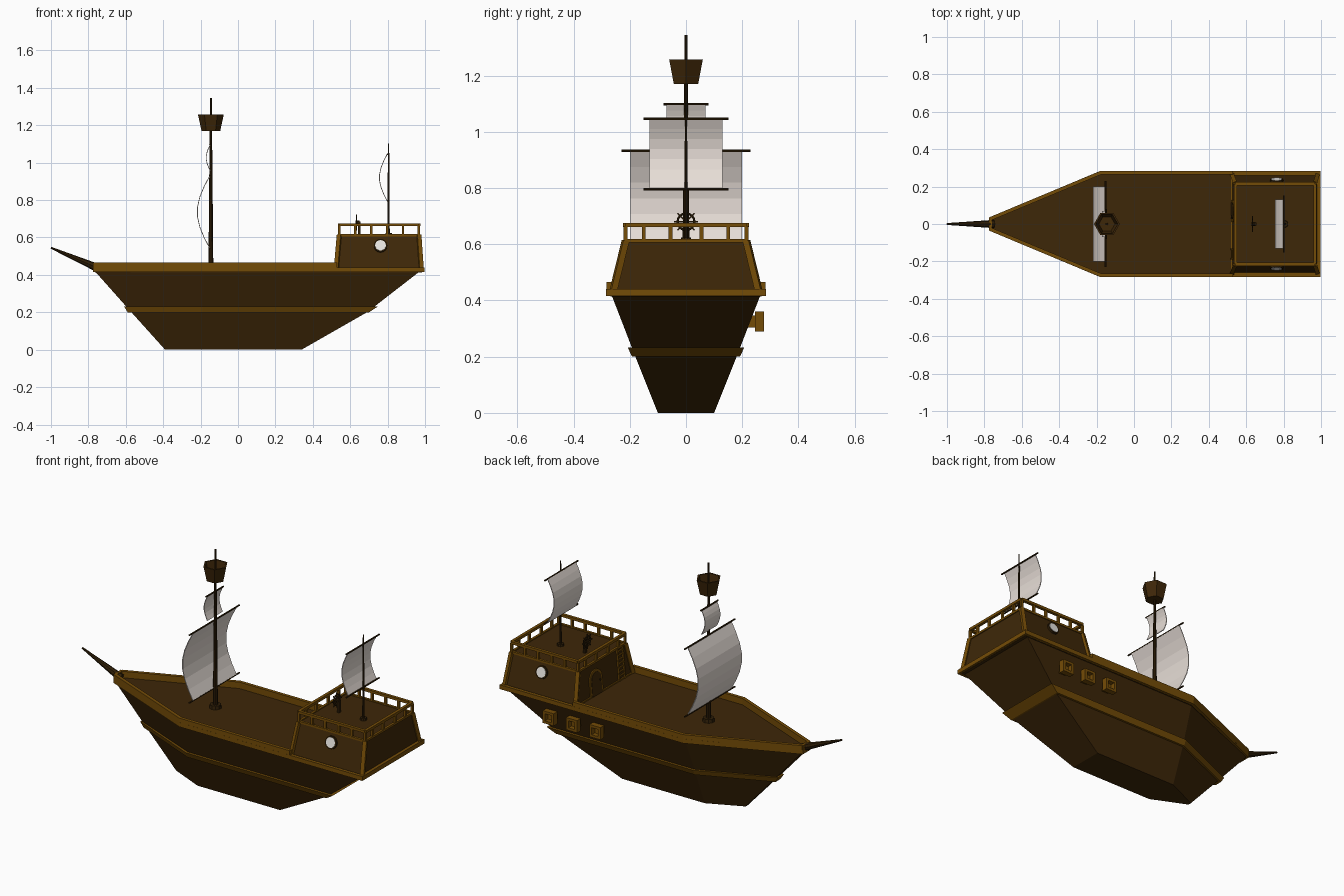
import bpy, bmesh, math
from mathutils import Vector

old = bpy.data.objects.get("Cube")
if old:
    bpy.data.objects.remove(old)


def material(name, rgb):
    m = bpy.data.materials.new(name)
    m.use_nodes = True
    m.diffuse_color = (*rgb, 1)
    m.node_tree.nodes["Principled BSDF"].inputs["Base Color"].default_value = (*rgb, 1)
    return m


WOOD = material("brown wood", (0.048, 0.02, 0.0025))
TRIM = material("golden wood", (0.175, 0.072, 0.002))
DARK = material("dark wood", (0.028, 0.013, 0.002))
CLOTH = material("sail cloth", (0.8, 0.73, 0.68))
GLASS = material("pale glass", (0.85, 0.83, 0.8))


def finish(name, bm, mat):
    bmesh.ops.recalc_face_normals(bm, faces=bm.faces)
    me = bpy.data.meshes.new(name)
    bm.to_mesh(me)
    bm.free()
    me.materials.append(mat)
    ob = bpy.data.objects.new(name, me)
    bpy.context.collection.objects.link(ob)
    return ob


def loft(name, rings, mat, closed=True):
    """Skin a list of point rings, capping the ends of closed ones."""
    bm = bmesh.new()
    vs = [[bm.verts.new(p) for p in r] for r in rings]
    n = len(rings[0])
    for a, b in zip(vs, vs[1:]):
        for i in range(n if closed else n - 1):
            j = (i + 1) % n
            bm.faces.new((a[i], a[j], b[j], b[i]))
    if closed:
        bm.faces.new(vs[0])
        bm.faces.new(vs[-1])
    return finish(name, bm, mat)


def place(ob, p, q, axis, up):
    p, q = Vector(p), Vector(q)
    ob.location = (p + q) / 2
    ob.rotation_euler = (q - p).to_track_quat(axis, up).to_euler()
    return ob


def beam(name, p, q, w, h, mat):
    """Box from p to q, w wide and h high."""
    bm = bmesh.new()
    bmesh.ops.create_cube(bm, size=1)
    bmesh.ops.scale(bm, vec=((Vector(q) - Vector(p)).length, w, h), verts=bm.verts)
    return place(finish(name, bm, mat), p, q, 'X', 'Z')


def rod(name, p, q, r1, r2, mat, n=10):
    """Tapered round bar from p to q."""
    bm = bmesh.new()
    bmesh.ops.create_cone(bm, cap_ends=True, segments=n, radius1=r1, radius2=r2,
                          depth=(Vector(q) - Vector(p)).length)
    return place(finish(name, bm, mat), p, q, 'Z', 'Y')


def plan(z, bow, shoulder, stern, half, nose):
    side = [(bow, nose), (shoulder, half), (stern, half)]
    return [(x, -y, z) for x, y in side] + [(x, y, z) for x, y in reversed(side)]


def box_ring(z, x0, x1, half):
    return [(x0, -half, z), (x1, -half, z), (x1, half, z), (x0, half, z)]


# Hull with its deck, waist ledge and deck edge
loft("hull", [plan(0, -.39, -.19, .34, .1, .01), plan(.2, -.57, -.19, .69, .18, .02),
              plan(.425, -.77, -.18, .98, .267, .03)], WOOD)
loft("waist_ledge", [plan(.2, -.59, -.19, .70, .192, .022),
                     plan(.232, -.61, -.19, .75, .207, .026)], TRIM)
edge = [plan(z, -.775, -.18, .997, .284, .035) for z in (.415, .44)]
inner = [plan(z, -.757, -.177, .979, .265, .024) for z in (.44, .415)]
loft("deck_edge", edge + inner, TRIM)
loft("deck", [plan(.414, -.765, -.18, .985, .268, .025),
              plan(.428, -.765, -.18, .985, .268, .025)], WOOD)

# Bulwarks around the open deck
for s in (-1, 1):
    beam("bulwark_side", (.53, s * .274, .446), (-.182, s * .274, .446), .019, .038, TRIM)
    beam("bulwark_bow", (-.178, s * .274, .446), (-.768, s * .028, .446), .019, .038, TRIM)
beam("bulwark_nose", (-.768, -.034, .446), (-.768, .034, .446), .016, .038, TRIM)
rod("bowsprit", (-.75, 0, .437), (-1, 0, .545), .022, .005, DARK, 8)

# Stern cabin with corner posts and edge trim
Z0, Z1 = .428, .612
low, high = box_ring(Z0, .526, .98, .26), box_ring(Z1, .542, .967, .215)
loft("cabin", [low, high], WOOD)
for i in range(4):
    j = (i + 1) % 4
    beam("cabin_post", low[i], high[i], .022, .022, TRIM)
    beam("cabin_top_trim", high[i], high[j], .014, .012, TRIM)
    beam("cabin_base_trim", low[i], low[j], .014, .014, TRIM)

# Railing
rail = box_ring(.668, .542, .967, .215)
for i in range(4):
    beam("rail", rail[i], rail[(i + 1) % 4], .017, .015, TRIM)
for s in (-1, 1):
    for k in range(6):
        x = .542 + k * .085
        beam("rail_post", (x, s * .215, Z1), (x, s * .215, .664), .013, .013, TRIM)
for x in (.542, .967):
    for y in (-.15, -.055, .055, .15):
        beam("rail_post", (x, y, Z1), (x, y, .664), .013, .013, TRIM)

# Round windows on both cabin sides
for s in (-1, 1):
    c, out = Vector((.762, s * .229, .555)), Vector((0, s * .967, .255))
    rod("window_ring", c - out * .01, c + out * .01, .036, .036, DARK, 16)
    rod("window_glass", c, c + out * .012, .029, .029, GLASS, 16)


# Arched door and ladder on the cabin front
def arch(r, spring, offset):
    pts = [(-r, Z0), (r, Z0)]
    pts += [(r * math.cos(t * math.pi / 8), spring + r * math.sin(t * math.pi / 8))
            for t in range(9)]
    return [(.526 + (z - Z0) * .087 + offset, .07 + y, z) for y, z in pts]


loft("door_frame", [arch(.058, .515, .01), arch(.058, .515, -.006)], TRIM)
loft("door", [arch(.044, .515, .01), arch(.044, .515, -.008)], WOOD)
rod("door_knob", (.53, .04, .505), (.518, .04, .505), .005, .005, DARK, 8)
for y in (-.185, -.135):
    beam("ladder_rail", (.521, y, Z0), (.537, y, Z1), .009, .009, TRIM)
for k in range(7):
    z = .455 + k * .023
    x = .521 + (z - Z0) * .087
    beam("ladder_rung", (x, -.185, z), (x, -.135, z), .007, .007, TRIM)

# Gun ports on the left-hand side
for x in (.39, .54, .69):
    beam("port_block", (x, .2, .325), (x, .25, .325), .042, .042, TRIM)
    for d in (-.028, .028):
        beam("port_frame_upright", (x + d, .245, .325), (x + d, .278, .325), .015, .071, TRIM)
        beam("port_frame_bar", (x, .245, .325 + d), (x, .278, .325 + d), .071, .015, TRIM)

# Masts with collars
rod("main_mast", (-.145, 0, .42), (-.145, 0, 1.345), .014, .005, DARK)
rod("main_mast_collar", (-.145, 0, .425), (-.145, 0, .448), .034, .03, DARK)
rod("aft_mast", (.805, 0, .6), (.805, 0, 1.103), .007, .0035, DARK)
rod("aft_mast_collar", (.805, 0, .61), (.805, 0, .624), .02, .018, DARK)


# Crow's nest, an open hexagonal tub
def hexagon(r, z):
    return [(-.145 + r * math.cos(i * math.pi / 3), r * math.sin(i * math.pi / 3), z)
            for i in range(6)]


loft("crows_nest", [hexagon(.05, 1.17), hexagon(.069, 1.257), hexagon(.059, 1.257),
                    hexagon(.043, 1.18)], WOOD)


# Billowing sails hung from yards
def sail(name, x, z0, z1, half, belly, yard, yard_heights):
    rows = []
    for k in range(8):
        t = k / 7
        xx = x - belly * math.sin(math.pi * t)
        rows.append([(xx, -half, z0 + (z1 - z0) * t), (xx, half, z0 + (z1 - z0) * t)])
    ob = loft(name, rows, CLOTH, closed=False)
    ob.modifiers.new("thickness", 'SOLIDIFY').thickness = .004
    for z in yard_heights:
        rod(name + "_yard", (x, -yard, z), (x, yard, z), .0045, .0045, DARK, 8)


sail("main_sail", -.152, .54, .932, .2, .068, .23, (.54, .932))
sail("top_sail", -.15, .955, 1.098, .07, .022, .08, (1.098,))
sail("aft_sail", .8, .795, 1.046, .13, .042, .152, (.795, 1.046))

# Steering wheel on its stand
beam("wheel_stand", (.648, 0, Z1), (.648, 0, .685), .018, .014, DARK)
rod("wheel_hub", (.628, 0, .68), (.65, 0, .68), .01, .01, DARK)
bpy.ops.mesh.primitive_torus_add(location=(.634, 0, .68), rotation=(0, math.pi / 2, 0),
                                 major_radius=.03, minor_radius=.004,
                                 major_segments=16, minor_segments=6)
wheel = bpy.context.object
wheel.name = "wheel_rim"
wheel.data.materials.append(DARK)
for k in range(4):
    a = k * math.pi / 4
    y, z = .043 * math.cos(a), .043 * math.sin(a)
    beam("wheel_spoke", (.634, -y, .68 - z), (.634, y, .68 + z), .006, .006, DARK)
